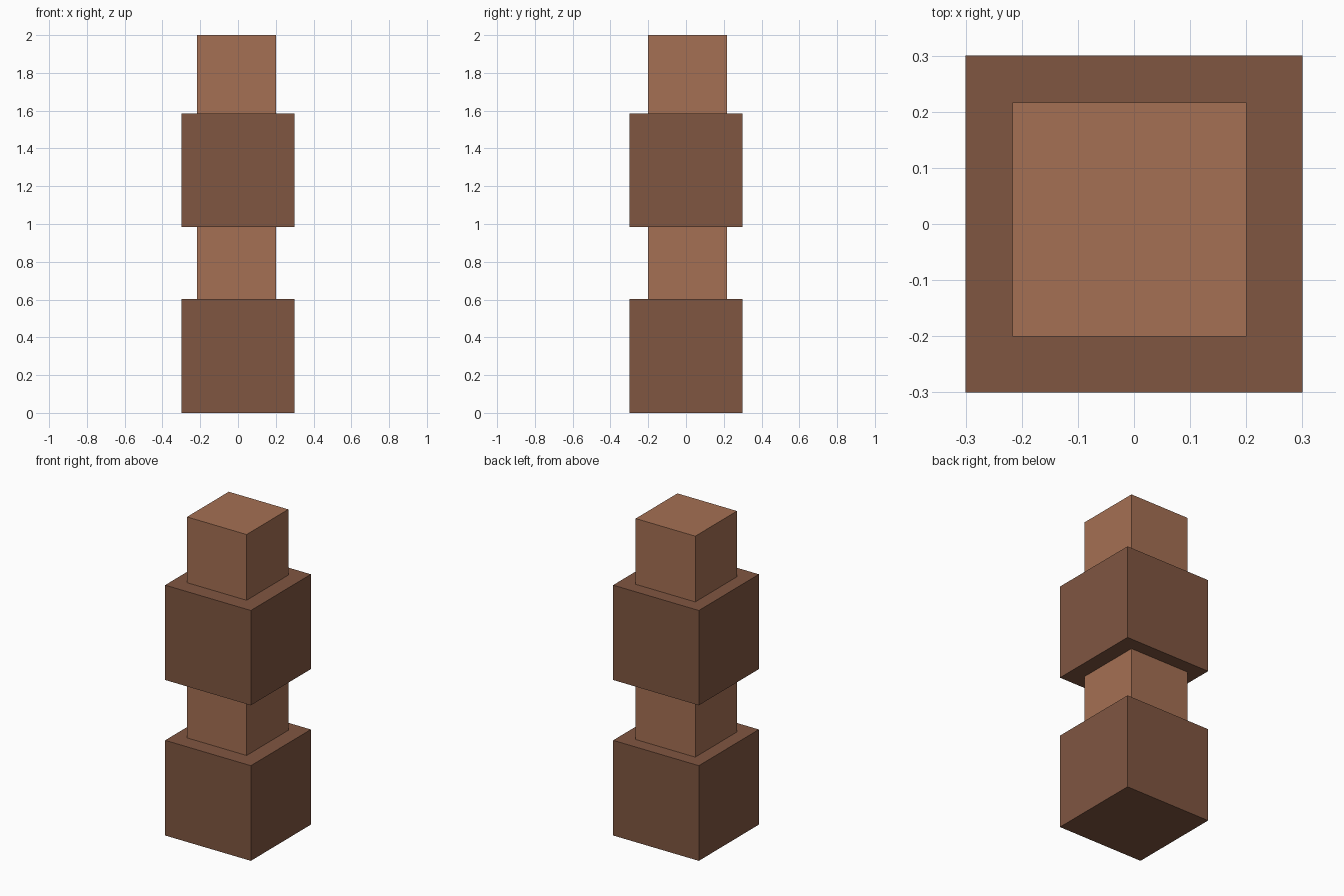
import bpy
import bmesh
from mathutils import Vector

default = bpy.data.objects.get("Cube")
if default:
    bpy.data.objects.remove(default, do_unlink=True)


def make_material(name, color):
    mat = bpy.data.materials.new(name)
    mat.use_nodes = True
    mat.diffuse_color = color
    mat.node_tree.nodes["Principled BSDF"].inputs["Base Color"].default_value = color
    return mat


def make_block(name, center, width, bottom, top, mat):
    """Flat-faced square block between two heights."""
    bm = bmesh.new()
    bmesh.ops.create_cube(bm, size=1)
    bmesh.ops.scale(bm, vec=Vector((width, width, top - bottom)), verts=bm.verts)
    mesh = bpy.data.meshes.new(name)
    bm.to_mesh(mesh)
    bm.free()
    mesh.materials.append(mat)
    obj = bpy.data.objects.new(name, mesh)
    obj.location = (*center, (bottom + top) / 2)
    bpy.context.collection.objects.link(obj)
    return obj


dark = make_material("dark brown", (0.216, 0.093, 0.053, 1))
light = make_material("light brown", (0.376, 0.162, 0.087, 1))

# Wide blocks are centred; narrow blocks sit slightly off-centre
middle = (0, 0)
offset = (-0.008, 0.008)

make_block("base_block", middle, 0.6, 0, 0.602, dark)
make_block("lower_neck", offset, 0.417, 0.602, 0.984, light)
make_block("upper_block", middle, 0.6, 0.984, 1.584, dark)
make_block("top_block", offset, 0.417, 1.584, 2, light)
